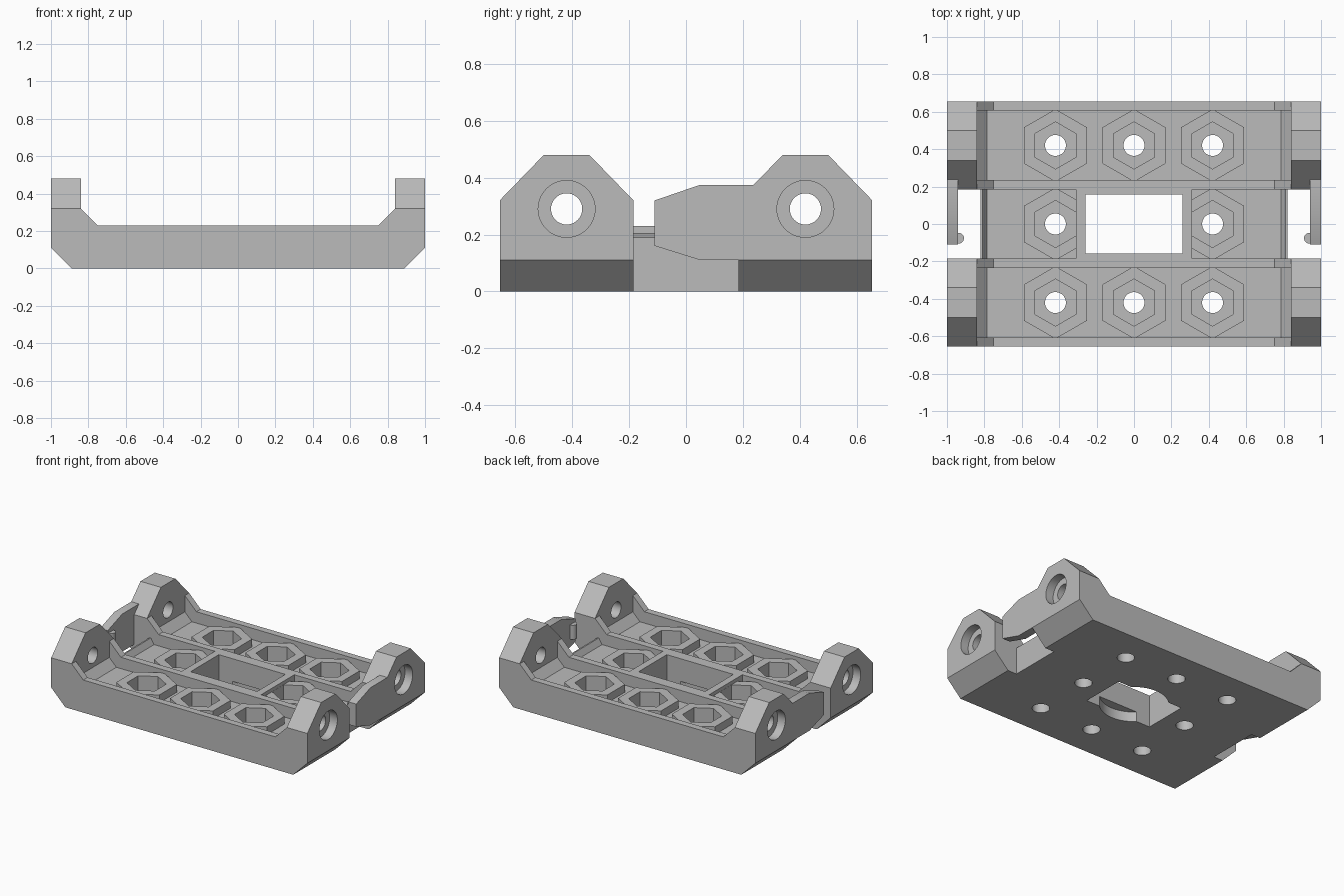
import bpy, bmesh, math

cube = bpy.data.objects.get("Cube")
if cube:
    bpy.data.objects.remove(cube, do_unlink=True)

grey = bpy.data.materials.new("light_grey")
grey.use_nodes = True
grey.diffuse_color = (0.5, 0.5, 0.5, 1)
grey.node_tree.nodes["Principled BSDF"].inputs["Base Color"].default_value = (0.5, 0.5, 0.5, 1)

# Maps profile coordinates (a, b) and depth d to x, y, z
AXES = {
    "x": lambda a, b, d: (d, a, b),
    "y": lambda a, b, d: (a, d, b),
    "z": lambda a, b, d: (a, b, d),
}


def prism(name, points, axis, lo, hi):
    """Extrude a closed 2D profile along an axis."""
    bm = bmesh.new()
    place = AXES[axis]
    low = [bm.verts.new(place(a, b, lo)) for a, b in points]
    high = [bm.verts.new(place(a, b, hi)) for a, b in points]
    bm.faces.new(low)
    bm.faces.new(high)
    n = len(points)
    for i in range(n):
        j = (i + 1) % n
        bm.faces.new((low[i], low[j], high[j], high[i]))
    bmesh.ops.recalc_face_normals(bm, faces=bm.faces)
    mesh = bpy.data.meshes.new(name)
    bm.to_mesh(mesh)
    bm.free()
    mesh.materials.append(grey)
    ob = bpy.data.objects.new(name, mesh)
    bpy.context.collection.objects.link(ob)
    return ob


def ring(a, b, radius, sides, turn=0.0):
    steps = [turn + 2 * math.pi * i / sides for i in range(sides)]
    return [(a + radius * math.cos(t), b + radius * math.sin(t)) for t in steps]


def rect(a0, a1, b0, b1):
    return [(a0, b0), (a1, b0), (a1, b1), (a0, b1)]


def flip(points, side):
    return [(side * a, b) for a, b in points]


def combine(target, tool, operation):
    """Apply one boolean and discard the tool."""
    tool.hide_render = True
    mod = target.modifiers.new("boolean", "BOOLEAN")
    mod.operation = operation
    mod.solver = "EXACT"
    mod.object = tool
    bpy.context.view_layer.objects.active = target
    bpy.ops.object.modifier_apply(modifier=mod.name)
    bpy.data.objects.remove(tool, do_unlink=True)


# Full-length tray section with tall ends and chamfered bottom edges
half = [(0.89, 0), (1, 0.11), (1, 0.48), (0.84, 0.48), (0.84, 0.32), (0.75, 0.23)]
body = prism("tray_body", half + flip(half[::-1], -1), "y", -0.655, 0.655)


def cut(points, axis, lo, hi):
    combine(body, prism("cutter", points, axis, lo, hi), "DIFFERENCE")


def add(points, axis, lo, hi):
    combine(body, prism("addition", points, axis, lo, hi), "UNION")


# Bevelled lug outlines
cut([(-0.185, 0.32), (0.185, 0.32), (0.398, 0.54), (-0.398, 0.54)], "x", -1.2, 1.2)
for s in (-1, 1):
    cut(flip([(0.704, 0.27), (0.442, 0.54), (0.704, 0.54)], s), "x", -1.2, 1.2)

# Front and back bays
bay = [(0.785, 0.15), (0.84, 0.205), (0.84, 0.6)]
for y0, y1 in ((-0.607, -0.235), (0.235, 0.607)):
    cut(bay + flip(bay[::-1], -1), "y", y0, y1)

# Middle bays, open to the side notches
notch = [(0.31, 0.15), (0.785, 0.15), (0.81, 0.19), (0.82, 0.19),
         (0.82, -0.1), (1.2, -0.1), (1.2, 0.6), (0.31, 0.6)]
for s in (-1, 1):
    cut(flip(notch, s), "y", -0.185, 0.185)

# Hexagonal nut holders with pockets and screw holes
spots = [(0.42 * i, 0.42 * j) for i in (-1, 0, 1) for j in (-1, 0, 1) if i or j]
for x, y in spots:
    add(ring(x, y, 0.194, 6, math.pi / 2), "z", 0.1, 0.205)
for x, y in spots:
    cut(ring(x, y, 0.126, 6, math.pi / 2), "z", 0.07, 0.5)
    cut(ring(x, y, 0.056, 32), "z", -0.1, 0.1)

# Central window with a round recess underneath
cut(rect(-0.26, 0.26, -0.157, 0.157), "z", -0.1, 0.5)
cut(ring(0, 0, 0.22, 64), "z", -0.1, 0.07)

# Side clips with hooked tips
clip = [(0.26, 0.375), (0.05, 0.375), (-0.11, 0.32),
        (-0.11, 0.16), (0.05, 0.11), (0.26, 0.11)]
for s in (-1, 1):
    add(clip, "x", *sorted((s * 0.94, s)))
    add(ring(s * 0.938, -0.076, 0.029, 24), "z", 0.2, 0.3)

# Counterbored pivot holes through the lugs
for s in (-1, 1):
    for y in (-0.42, 0.42):
        cut(ring(y, 0.29, 0.1, 48), "x", *sorted((s * 0.94, s * 1.2)))
        cut(ring(y, 0.29, 0.055, 32), "x", *sorted((s * 0.8, s * 1.1)))

bpy.ops.object.select_all(action="DESELECT")
body.select_set(True)
bpy.context.view_layer.objects.active = body
bpy.ops.object.shade_smooth_by_angle(angle=math.radians(25))
